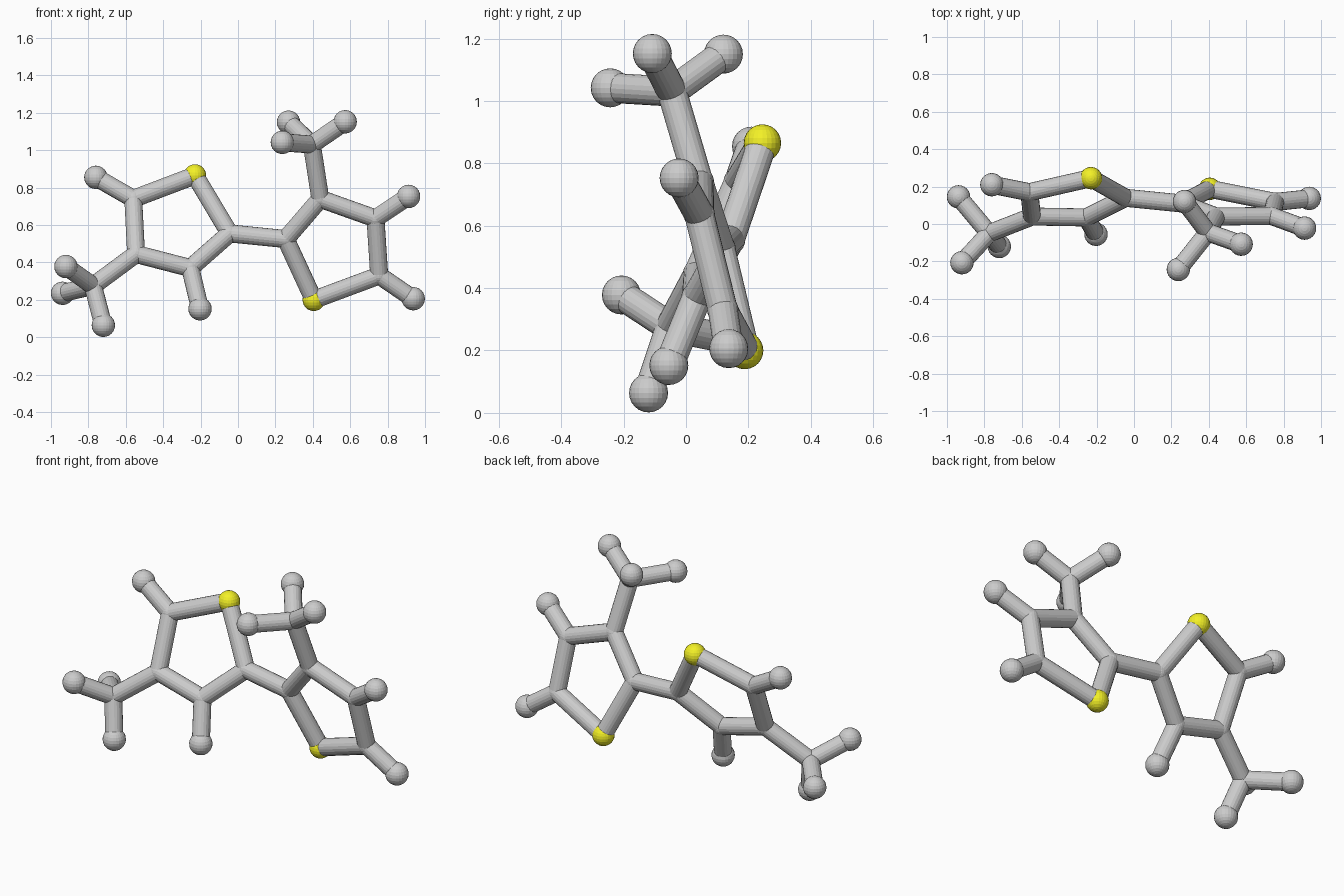
import bpy
from mathutils import Vector

if "Cube" in bpy.data.objects:
    bpy.data.objects.remove(bpy.data.objects["Cube"])

BALL, JOINT, STICK = 0.0625, 0.05, 0.048

yellow = bpy.data.materials.new("sulphur_yellow")
yellow.diffuse_color = (0.9, 0.88, 0.02, 1)
yellow.use_nodes = True
yellow.node_tree.nodes["Principled BSDF"].inputs["Base Color"].default_value = yellow.diffuse_color

# Atom centres: s = sulphur, c = ring carbon, m = methyl carbon, h = hydrogen
atoms = {
    # left ring
    "s_left": (-0.23, 0.245, 0.865),
    "c2_left": (-0.045, 0.14, 0.555),
    "c3_left": (-0.255, 0.035, 0.37),
    "c4_left": (-0.545, 0.04, 0.445),
    "c5_left": (-0.56, 0.17, 0.74),
    "h3_left": (-0.203, -0.055, 0.152),
    "h5_left": (-0.76, 0.21, 0.855),
    "m_left": (-0.775, -0.05, 0.275),
    "hm1_left": (-0.92, -0.207, 0.378),
    "hm2_left": (-0.938, 0.145, 0.235),
    "hm3_left": (-0.72, -0.12, 0.064),
    # right ring
    "s_right": (0.405, 0.188, 0.2),
    "c2_right": (0.255, 0.11, 0.525),
    "c3_right": (0.44, 0.04, 0.74),
    "c4_right": (0.735, 0.043, 0.635),
    "c5_right": (0.755, 0.118, 0.33),
    "h4_right": (0.912, -0.022, 0.753),
    "h5_right": (0.937, 0.137, 0.206),
    "m_right": (0.395, -0.045, 1.03),
    "hm1_right": (0.27, 0.12, 1.15),
    "hm2_right": (0.573, -0.108, 1.152),
    "hm3_right": (0.237, -0.243, 1.042),
}

# Bonds shared by both rings, then the ones that differ
bonds = [("c2_left", "c2_right")]
for side, methyl_at, h_at in (("left", "c4", "c3 c5"), ("right", "c3", "c4 c5")):
    ring = ["s", "c2", "c3", "c4", "c5"]
    pairs = list(zip(ring, ring[1:] + ring[:1]))
    pairs.append((methyl_at, "m"))
    pairs += [("m", f"hm{i}") for i in (1, 2, 3)]
    pairs += [(c, "h" + c[1]) for c in h_at.split()]
    bonds += [(f"{a}_{side}", f"{b}_{side}") for a, b in pairs]


def ball(name, pos):
    kind = {"s": "sulphur", "c": "ring_joint", "m": "methyl_joint", "h": "hydrogen"}[name[0]]
    radius = {"s": 0.06, "h": BALL}.get(name[0], JOINT)
    bpy.ops.mesh.primitive_uv_sphere_add(segments=24, ring_count=12, radius=radius, location=pos)
    ob = bpy.context.object
    ob.name = f"{kind}_{name}"
    if name[0] == "s":
        ob.data.materials.append(yellow)


def stick(a, b):
    p, q = Vector(atoms[a]), Vector(atoms[b])
    d = q - p
    bpy.ops.mesh.primitive_cylinder_add(vertices=20, radius=STICK, depth=d.length, location=(p + q) / 2)
    ob = bpy.context.object
    ob.rotation_euler = d.to_track_quat("Z", "Y").to_euler()
    ob.name = f"bond_{a}_{b}"


for name, pos in atoms.items():
    ball(name, pos)
for a, b in bonds:
    stick(a, b)
